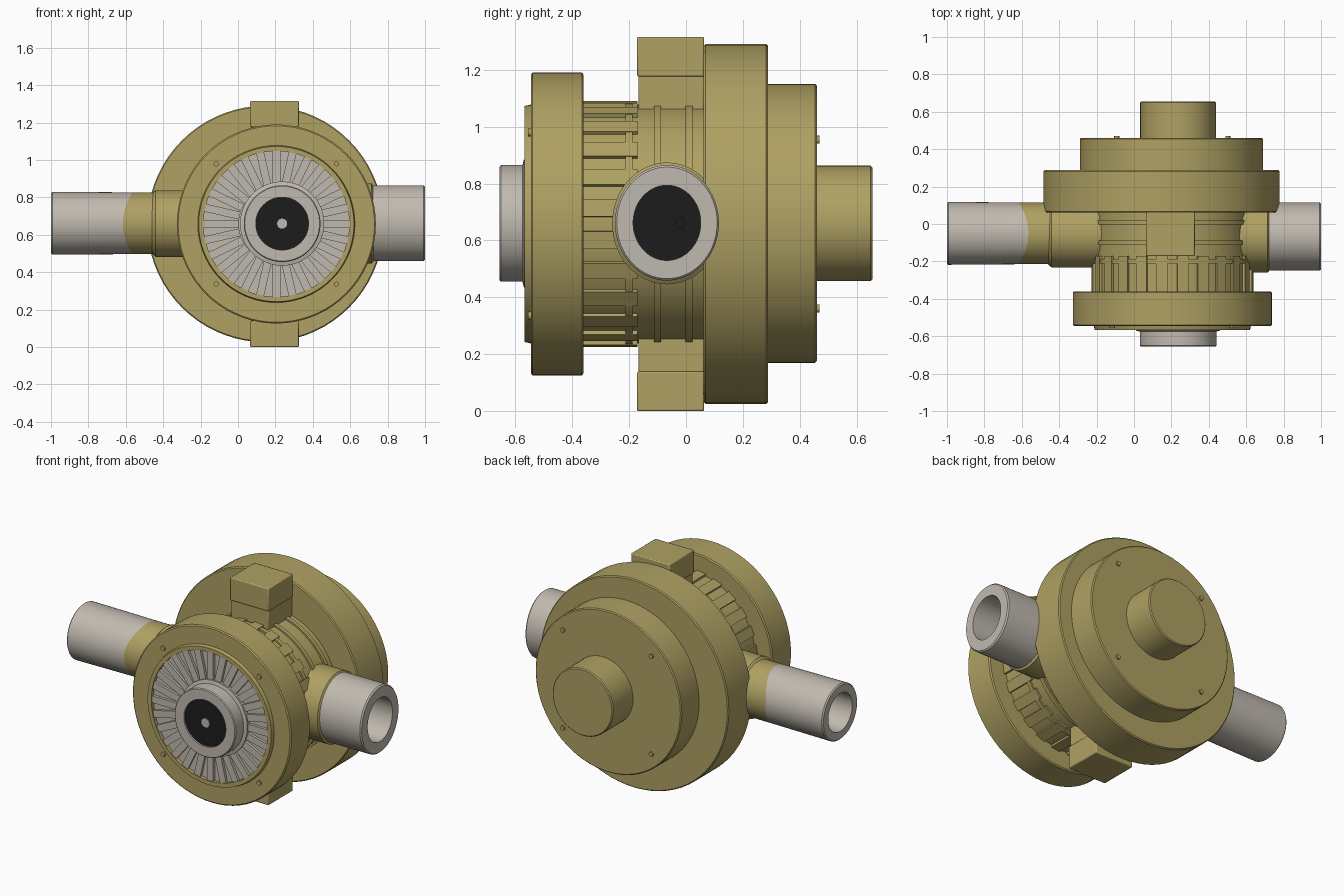
import bpy, bmesh, math
from mathutils import Matrix, Vector

if "Cube" in bpy.data.objects:
    bpy.data.objects.remove(bpy.data.objects["Cube"])

def material(name, rgb):
    m = bpy.data.materials.new(name)
    m.diffuse_color = (*rgb, 1)
    m.use_nodes = True
    m.node_tree.nodes["Principled BSDF"].inputs["Base Color"].default_value = m.diffuse_color
    return m

OLIVE = material("olive paint", (0.43, 0.355, 0.125))
GREY = material("warm grey metal", (0.53, 0.49, 0.43))
BLACK = material("black", (0.012, 0.012, 0.012))
MATS = [OLIVE, GREY, BLACK]
O, G, K = 0, 1, 2
CX, CZ = 0.205, 0.658          # main axis, running along y


def finish(name, bm):
    bmesh.ops.recalc_face_normals(bm, faces=bm.faces)
    me = bpy.data.meshes.new(name)
    bm.to_mesh(me)
    bm.free()
    for m in MATS:
        me.materials.append(m)
    for p in me.polygons:
        p.use_smooth = True
    me.set_sharp_from_angle(angle=math.radians(30))
    ob = bpy.data.objects.new(name, me)
    bpy.context.collection.objects.link(ob)
    return ob


def lathe(name, axis, c, profile, colours, n=72, squash=1.0, shift=None):
    """Turn (radius, position) points about the x or y axis; one colour per band."""
    bm = bmesh.new()
    rings = []
    for i, (r, t) in enumerate(profile):
        ring = []
        for k in range(n):
            a = 2 * math.pi * k / n
            u, v = c[0] + r * squash * math.cos(a), c[1] + r * math.sin(a)
            s = t + (shift[1](a) if shift and shift[0] == i else 0)
            ring.append(bm.verts.new((u, s, v) if axis == 'y' else (s, u, v)))
        rings.append(ring)
    for i in range(len(rings) - 1):
        col = colours[i] if isinstance(colours, list) else colours
        for k in range(n):
            j = (k + 1) % n
            f = bm.faces.new((rings[i][k], rings[i][j], rings[i + 1][j], rings[i + 1][k]))
            f.material_index = col
    bmesh.ops.remove_doubles(bm, verts=bm.verts, dist=1e-5)
    return finish(name, bm)


def disc(name, c, r, y0, y1, col=O, bevel=0.006):
    return lathe(name, 'y', c, [(0, y0), (r - bevel, y0), (r, y0 + bevel),
                                (r, y1 - bevel), (r - bevel, y1), (0, y1)], col)


def add_box(bm, lo, hi, col=O, mat=Matrix()):
    size = [h - l for l, h in zip(lo, hi)]
    mid = [(h + l) / 2 for l, h in zip(lo, hi)]
    m = mat @ Matrix.Translation(mid) @ Matrix.Diagonal((*size, 1))
    vs = bmesh.ops.create_cube(bm, size=1, matrix=m)['verts']
    for f in {f for v in vs for f in v.link_faces}:
        f.material_index = col


def spoke(a, cx=CX, cz=CZ):
    """Frame on the main axis whose local x points outward at angle a."""
    return Matrix.Translation((cx, 0, cz)) @ Matrix.Rotation(-a, 4, 'Y')


# stepped round housing
disc("rear_flange", (0.147, 0.658), 0.632, 0.062, 0.288)
disc("rear_cover", (0.2, 0.66), 0.49, 0.28, 0.46)
disc("rear_boss", (0.236, 0.66), 0.203, 0.45, 0.655)
disc("body_drum", (CX, CZ), 0.42, -0.37, 0.07)

# front flange with raised lip and recessed grey face
lathe("front_flange", 'y', (CX, CZ),
      [(0, -0.36), (0.525, -0.36), (0.532, -0.366), (0.532, -0.539), (0.525, -0.545),
       (0.42, -0.545), (0.415, -0.567), (0.39, -0.567), (0.39, -0.545), (0, -0.545)],
      [O] * 8 + [G])

# radial fins on the grey face
bm = bmesh.new()
for k in range(28):
    add_box(bm, (0.2, -0.561, -0.021), (0.396, -0.54, 0.021), G,
            spoke(2 * math.pi * k / 28))
finish("front_fins", bm)

# front nozzle: grey ring, black centre, small grey pin
NC = (0.236, 0.66)
lathe("front_nozzle", 'y', NC,
      [(0, -0.54), (0.225, -0.54), (0.225, -0.57), (0.205, -0.575), (0.205, -0.65),
       (0.2, -0.655), (0.141, -0.655), (0.141, -0.645), (0, -0.645)],
      [G] * 7 + [K])
lathe("nozzle_pin", 'y', NC, [(0, -0.64), (0.027, -0.64), (0.027, -0.65), (0, -0.65)], G, 20)

# rings and lengthwise ribs around the drum
for i, y in enumerate((-0.2, -0.1, 0.01)):
    lathe(f"drum_ring_{i + 1}", 'y', (CX, CZ),
          [(0.4, y - 0.012), (0.431, y - 0.012), (0.431, y + 0.012), (0.4, y + 0.012)], O)
bm = bmesh.new()
for k in range(24):
    add_box(bm, (0.39, -0.37, -0.03), (0.433, -0.17, 0.03), O,
            spoke(2 * math.pi * (k + 0.5) / 24))
finish("drum_ribs", bm)

# square lugs above and below
for name, s in (("top_lug", 1), ("bottom_lug", -1)):
    bm = bmesh.new()
    for z0, z1, g in ((0.38, 0.522, 0.0), (0.518, 0.658, 0.005)):
        a, b = sorted((0.658 + s * z0, 0.658 + s * z1))
        add_box(bm, (0.065 - g + 0.005, -0.167 - g, a), (0.32 + g, 0.064, b))
    ob = finish(name, bm)
    bev = ob.modifiers.new("soft_edges", 'BEVEL')
    bev.width, bev.segments = 0.006, 2

# left pipe: olive root, grey end, deep bore with black bottom
lathe("left_pipe", 'x', (-0.05, 0.662),
      [(0, -0.1), (0.165, -0.1), (0.165, -0.59), (0.168, -0.993), (0.161, -1.0),
       (0.115, -1.0), (0.115, -0.75), (0, -0.75)],
      [O, O, G, G, G, G, K],
      shift=(2, lambda a: -0.025 * math.cos(2 * a)))
lathe("left_pipe_collar", 'x', (-0.055, 0.66),
      [(0, -0.15), (0.178, -0.15), (0.178, -0.44), (0.16, -0.46), (0, -0.46)], O)

# right pipe: slightly oval, same construction
lathe("right_pipe", 'x', (-0.067, 0.662),
      [(0, 0.45), (0.203, 0.45), (0.203, 0.992), (0.196, 1.0),
       (0.132, 1.0), (0.132, 0.74), (0, 0.74)],
      [G, G, G, G, G, K], squash=0.9)
lathe("right_pipe_pin", 'x', (-0.02, 0.66), [(0, 0.73), (0.018, 0.73), (0.018, 0.76), (0, 0.76)], K, 16)
lathe("right_pipe_collar", 'x', (-0.067, 0.66),
      [(0, 0.45), (0.214, 0.45), (0.214, 0.715), (0.2, 0.725), (0, 0.725)], O, squash=0.9)

# small bolt heads on the front flange and rear cover
for side, r, y0, y1 in (("front", 0.455, -0.54, -0.556), ("rear", 0.42, 0.455, 0.47)):
    for k in range(4):
        p = spoke(math.pi / 4 + k * math.pi / 2) @ Vector((r, 0, 0))
        lathe(f"{side}_bolt_{k + 1}", 'y', (p.x, p.z),
              [(0, y0), (0.014, y0), (0.014, y1), (0, y1)], O, 12)
